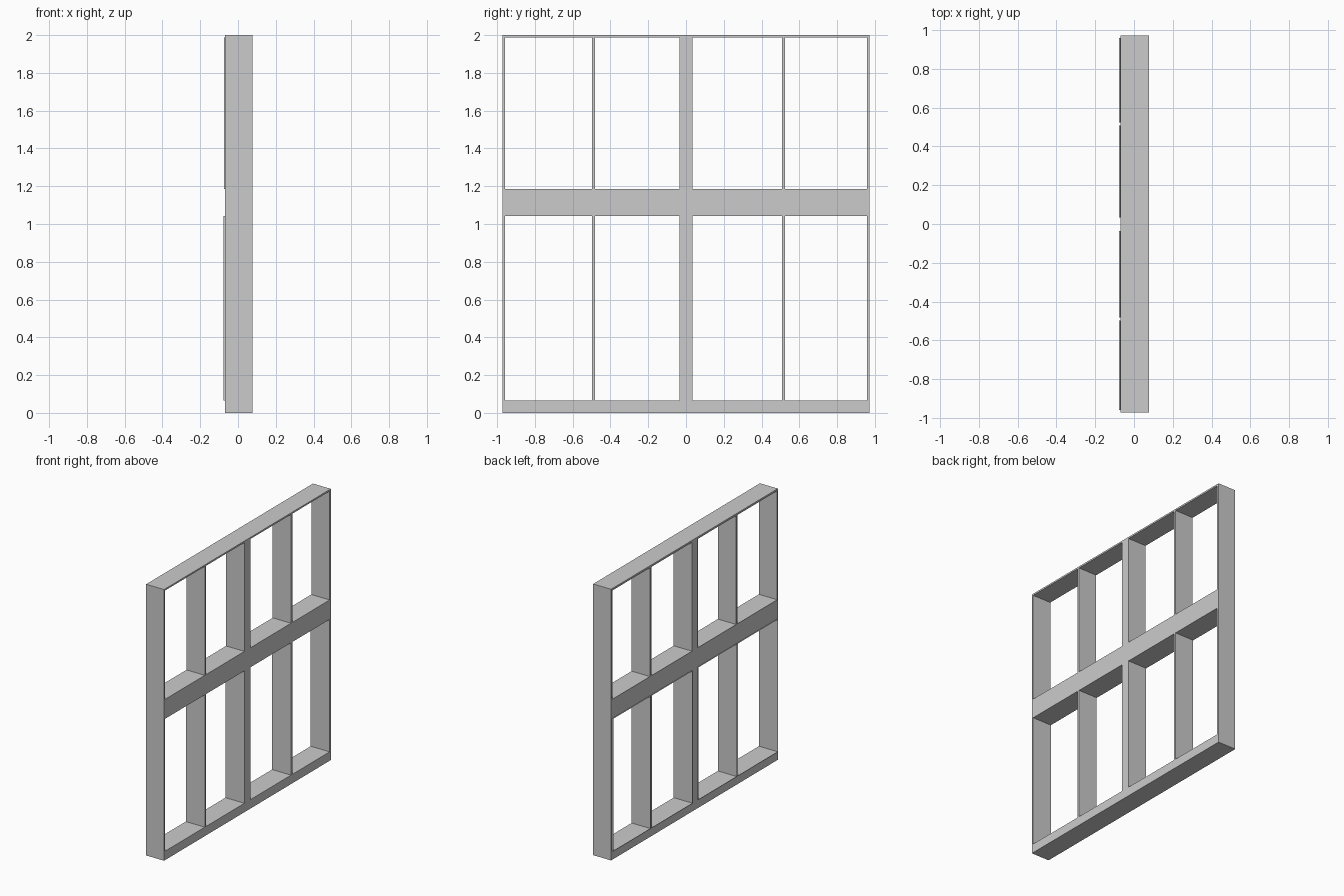
import bpy, bmesh

if "Cube" in bpy.data.objects:
    bpy.data.objects.remove(bpy.data.objects["Cube"])

# Bar edges across the width (y) and up the height (z); odd intervals are openings
YS = [-0.972, -0.959, -0.497, -0.481, -0.035, 0.034, 0.508, 0.524, 0.958, 0.972]
ZS = [0.0, 0.066, 1.042, 1.186, 1.988, 2.0]
BACK, FRONT = -0.069, 0.077


def finish(bm, name, recalc=True):
    if recalc:
        bmesh.ops.recalc_face_normals(bm, faces=bm.faces[:])
    mesh = bpy.data.meshes.new(name)
    bm.to_mesh(mesh)
    bm.free()
    obj = bpy.data.objects.new(name, mesh)
    bpy.context.collection.objects.link(obj)
    return obj


# Window frame: flat lattice of bars, extruded to full depth
bm = bmesh.new()
grid = [[bm.verts.new((BACK, y, z)) for z in ZS] for y in YS]
for i in range(len(YS) - 1):
    for j in range(len(ZS) - 1):
        if i % 2 and j % 2:
            continue
        bm.faces.new((grid[i][j], grid[i + 1][j], grid[i + 1][j + 1], grid[i][j + 1]))
loose = [v for v in bm.verts if not v.link_faces]
bmesh.ops.delete(bm, geom=loose, context='VERTS')
ext = bmesh.ops.extrude_face_region(bm, geom=bm.faces[:], use_keep_orig=True)
moved = [g for g in ext['geom'] if isinstance(g, bmesh.types.BMVert)]
bmesh.ops.translate(bm, verts=moved, vec=(FRONT - BACK, 0, 0))
bmesh.ops.recalc_face_normals(bm, faces=bm.faces[:])
bmesh.ops.dissolve_limit(bm, angle_limit=0.01, verts=bm.verts[:], edges=bm.edges[:])
finish(bm, "window_frame")


# Thin opening liners that stand slightly proud of the back face
def liner(name, y0, y1, z0, z1, x_out):
    bm = bmesh.new()
    corners = [(y0, z0), (y1, z0), (y1, z1), (y0, z1)]
    rings = [[bm.verts.new((x, y, z)) for y, z in corners] for x in (x_out, BACK)]
    for k in range(4):
        n = (k + 1) % 4
        bm.faces.new((rings[0][k], rings[0][n], rings[1][n], rings[1][k]))
    finish(bm, name)


for row, x_out in ((1, -0.078), (3, -0.073)):
    label = "lower" if row == 1 else "upper"
    for col in range(1, len(YS) - 1, 2):
        liner(f"{label}_opening_liner_{col // 2 + 1}",
              YS[col], YS[col + 1], ZS[row], ZS[row + 1], x_out)
